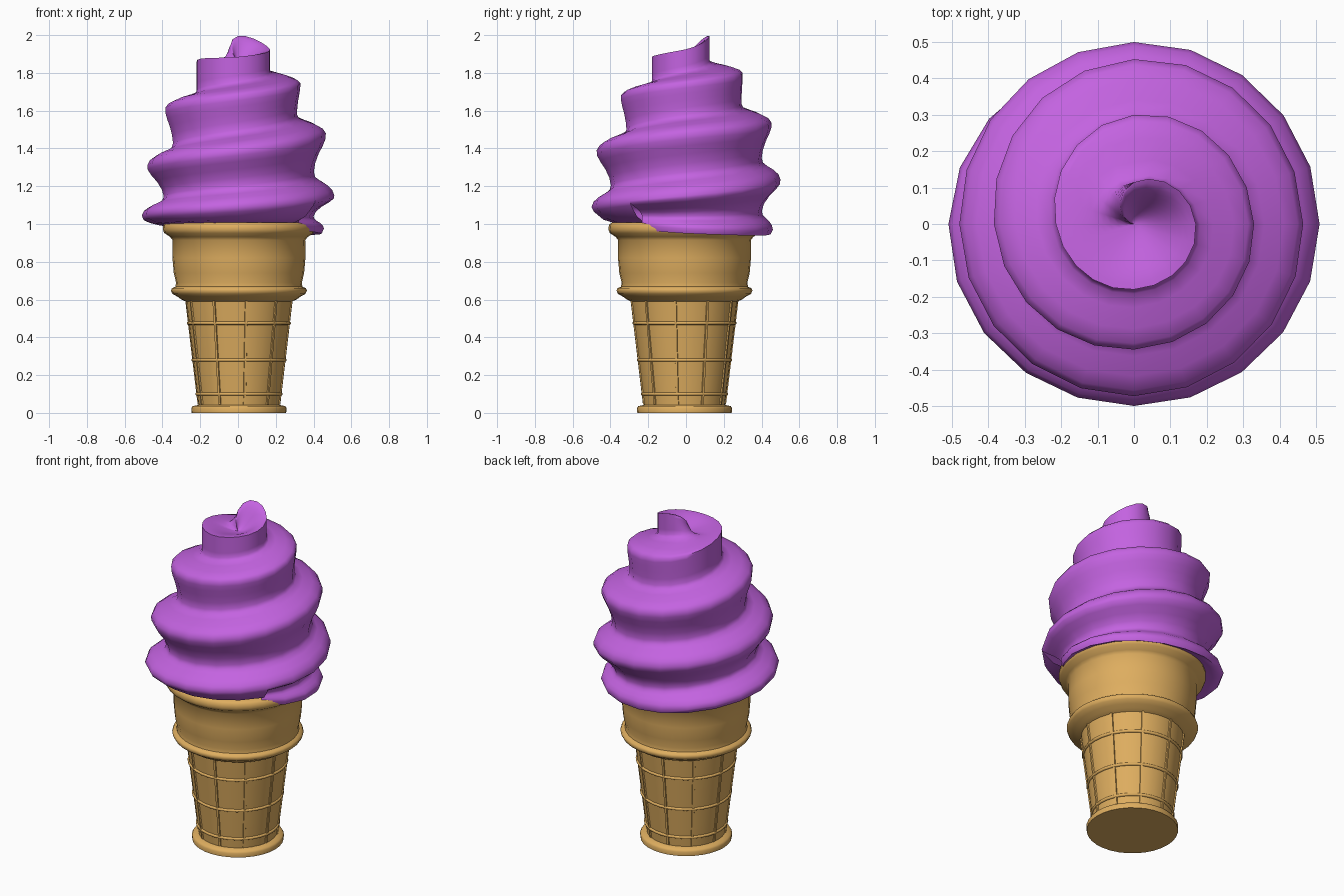
import bpy, bmesh, math
from mathutils import Vector

if "Cube" in bpy.data.objects:
    bpy.data.objects.remove(bpy.data.objects["Cube"])

CX, CY = 0.005, -0.008


def material(name, color):
    m = bpy.data.materials.new(name)
    m.diffuse_color = (*color, 1)
    m.use_nodes = True
    m.node_tree.nodes["Principled BSDF"].inputs["Base Color"].default_value = m.diffuse_color
    return m


WAFER = material("wafer", (0.73, 0.42, 0.115))
CREAM = material("cream", (0.55, 0.125, 0.75))


def finish(bm, name, mat, angle=50):
    bmesh.ops.remove_doubles(bm, verts=bm.verts, dist=0.0005)
    me = bpy.data.meshes.new(name)
    bm.to_mesh(me)
    bm.free()
    ob = bpy.data.objects.new(name, me)
    bpy.context.collection.objects.link(ob)
    me.materials.append(mat)
    bpy.ops.object.select_all(action='DESELECT')
    ob.select_set(True)
    bpy.context.view_layer.objects.active = ob
    bpy.ops.object.shade_smooth_by_angle(angle=math.radians(angle))
    return ob


def skin(bm, rows, flip=False):
    """Quads between successive rows of points."""
    grid = [[bm.verts.new(p) for p in row] for row in rows]
    for a, b in zip(grid, grid[1:]):
        for j in range(len(a) - 1):
            quad = [a[j], b[j], b[j + 1], a[j + 1]]
            bm.faces.new(quad[::-1] if flip else quad)


def polar(r, z, ang, cx=0.0, cy=0.0):
    return Vector((cx + r * math.cos(ang), cy + r * math.sin(ang), z))


def lathe(name, profile, mat, n=32):
    bm = bmesh.new()
    skin(bm, [[polar(r, z, math.tau * i / n, CX, CY) for r, z in profile]
              for i in range(n + 1)])
    return finish(bm, name, mat)


# wafer cone: foot, tapered body, collar, cup and rolled rim
lathe("wafer_cone", [
    (0, 0), (0.25, 0), (0.252, 0.025), (0.245, 0.036), (0.215, 0.042),
    (0.281, 0.59), (0.305, 0.60), (0.325, 0.615), (0.352, 0.63), (0.36, 0.647),
    (0.355, 0.66), (0.336, 0.668), (0.333, 0.69), (0.345, 0.74), (0.352, 0.82),
    (0.351, 0.915), (0.365, 0.932), (0.395, 0.952), (0.403, 0.97),
    (0.40, 0.995), (0.385, 1.008), (0.34, 1.008), (0, 1.0)], WAFER)


def body_radius(z):
    return 0.215 + (z - 0.042) / 0.548 * 0.066


# raised horizontal rings
for k, z in enumerate((0.10, 0.28, 0.475)):
    r = body_radius(z)
    lathe(f"wafer_ring_{k + 1}", [
        (r + 0.009 * math.cos(a), z + 0.009 * math.sin(a))
        for a in (math.tau * i / 8 for i in range(9))], WAFER)

# raised vertical ribs
bm = bmesh.new()
for k in range(10):
    ang = math.radians(-82 + 36 * k)
    side = Vector((-math.sin(ang), math.cos(ang), 0))
    rows = []
    for s, out in ((-0.008, -0.005), (-0.006, 0.006), (0.006, 0.006), (0.008, -0.005)):
        rows.append([polar(body_radius(z) + out, z, ang, CX, CY) + side * s
                     for z in (0.045, 0.592)])
    skin(bm, rows)
finish(bm, "wafer_ribs", WAFER, 30)

# ice cream ridge: (radius, height) every quarter turn, starting at -90 degrees
RIDGE = [(0.30, 1.03), (0.455, 0.975), (0.46, 0.97), (0.51, 1.045), (0.50, 1.09),
         (0.51, 1.15), (0.50, 1.235), (0.48, 1.31), (0.473, 1.39), (0.465, 1.48),
         (0.453, 1.535), (0.385, 1.615), (0.345, 1.68), (0.33, 1.745),
         (0.30, 1.80), (0.215, 1.87), (0.18, 1.885), (0.17, 1.925),
         (0.115, 1.995), (0, 1.85)]


def ridge(u):
    if u >= 18:
        return RIDGE[-1]
    i = int(math.floor(u + 1))
    t = u + 1 - i
    p = [RIDGE[min(max(i + k, 0), len(RIDGE) - 1)] for k in (-1, 0, 1, 2)]
    return tuple(0.5 * (2 * b + (c - a) * t + (2 * a - 5 * b + 4 * c - d) * t * t
                        + (3 * b - a - 3 * c + d) * t ** 3)
                 for a, b, c, d in zip(*p))


def mix(a, b, t):
    return a + (b - a) * t


# cross-section between a ridge and the next ridge one turn later
LOWER = [(0, 0), (0.1, 0.09), (0.35, 0.17), (0.7, 0.24), (0.93, 0.3), (1, 0.38)]
UPPER = [(0.12, 0.52), (0.4, 0.67), (0.75, 0.8), (0.97, 0.91), (1, 1)]


def section(u):
    r0, z0 = ridge(u)
    r1, z1 = ridge(u + 4)
    valley = r1 - max(0, 0.11 - 0.0115 * max(u, 0))
    w = min(max(u - 13, 0), 1)
    pts = [(mix(r0, valley, a), mix(z0, z1, f)) for a, f in LOWER]
    pts += [(mix(valley, r1, a), mix(z0, z1, f)) for a, f in UPPER]
    n = len(pts) - 1
    out = []
    for j, (r, z) in enumerate(pts):
        v = j / n
        dip = v * v * (3 - 2 * v)
        out.append((mix(r, mix(r0, r1, v), w), mix(z, mix(z0, z1, dip), w)))
    return [polar(r, z, u * math.pi / 2) for r, z in out]


def underside(u):
    r, z = ridge(u)
    return [polar(a, b, u * math.pi / 2) for a, b in (
        (r, z), (r - 0.012, z - 0.025), (mix(r, 0.36, 0.45), mix(z - 0.03, 0.985, 0.5)),
        (0.345, 0.995), (0.2, 1.0))]


# swirled ice cream, 20 segments per turn
bm = bmesh.new()
skin(bm, [section(-0.4 + 0.2 * i) for i in range(93)])
skin(bm, [underside(-0.4 + 0.2 * i) for i in range(21)], flip=True)
finish(bm, "ice_cream_swirl", CREAM, 75)
